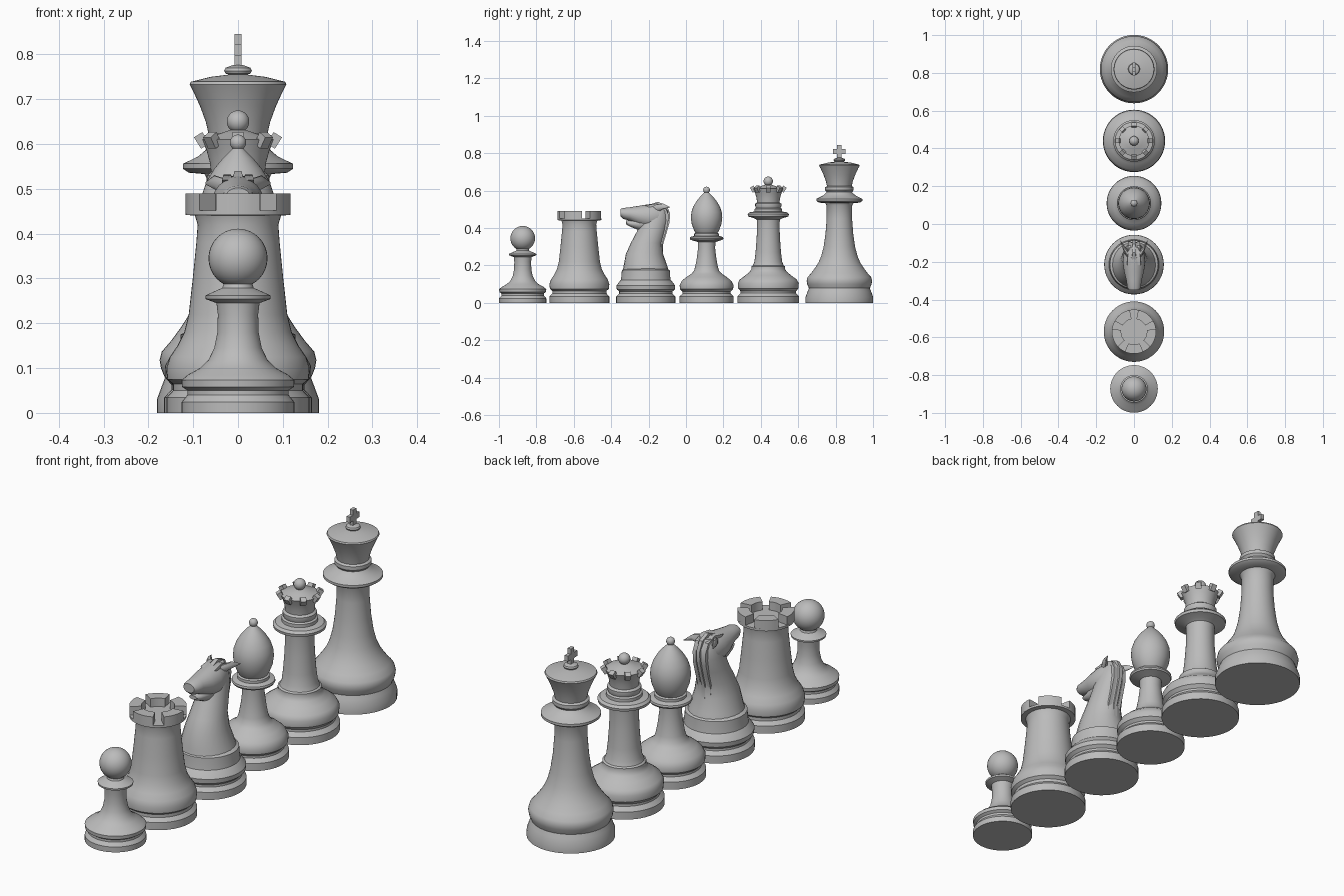
import bpy, bmesh, math
from mathutils import Vector, Matrix

grey = bpy.data.materials.new("plain_grey")
grey.diffuse_color = (0.5, 0.5, 0.5, 1)


def finish(bm, name, y=0.0, angle=35):
    bmesh.ops.recalc_face_normals(bm, faces=bm.faces)
    me = bpy.data.meshes.new(name)
    bm.to_mesh(me)
    bm.free()
    ob = bpy.data.objects.new(name, me)
    bpy.context.collection.objects.link(ob)
    ob.location.y = y
    me.materials.append(grey)
    bpy.ops.object.select_all(action='DESELECT')
    ob.select_set(True)
    bpy.context.view_layer.objects.active = ob
    bpy.ops.object.shade_smooth_by_angle(angle=math.radians(angle))
    return ob


def loft(bm, rings):
    """Skin closed rings of points and cap both ends."""
    vs = [[bm.verts.new(p) for p in r] for r in rings]
    n = len(vs[0])
    for a, b in zip(vs, vs[1:]):
        for i in range(n):
            j = (i + 1) % n
            bm.faces.new((a[i], a[j], b[j], b[i]))
    bm.faces.new(vs[0])
    bm.faces.new(vs[-1])


def turned(name, y, profile, n=48):
    """Lathe a profile of (radius, z)."""
    bm = bmesh.new()
    loft(bm, [[(max(r, .0005) * math.cos(2 * math.pi * i / n),
                max(r, .0005) * math.sin(2 * math.pi * i / n), z) for i in range(n)]
              for r, z in profile])
    return finish(bm, name, y)


def ball(name, y, z, r, stretch=1):
    bm = bmesh.new()
    bmesh.ops.create_uvsphere(bm, u_segments=32, v_segments=16, radius=r)
    bmesh.ops.transform(bm, matrix=Matrix.Translation((0, 0, z)) @ Matrix.Diagonal((1, 1, stretch, 1)),
                        verts=bm.verts)
    return finish(bm, name, y)


def box(bm, size, matrix):
    bmesh.ops.create_cube(bm, size=1, matrix=matrix @ Matrix.Diagonal((*size, 1)))


# pawn
Y = -0.873
turned("pawn_body", Y, [(.126, 0), (.126, .024), (.113, .04), (.113, .05), (.125, .058), (.126, .073),
                        (.112, .085), (.085, .1), (.066, .118), (.053, .145), (.046, .18), (.045, .22),
                        (.048, .245), (.072, .254), (.073, .262), (.035, .279), (.03, .295)])
ball("pawn_head", Y, .345, .066)

# rook
Y = -0.57
turned("rook_body", Y, [(.16, 0), (.16, .034), (.145, .05), (.145, .064), (.158, .075), (.16, .1),
                        (.152, .125), (.135, .15), (.12, .18), (.11, .22), (.101, .3), (.093, .38),
                        (.09, .42), (.096, .44), (.117, .442), (.117, .452), (0, .452)])
bm = bmesh.new()
for k in range(5):
    rings = []
    for s in range(7):
        a = math.radians(-90 + 72 * k - 25 + 50 * s / 6)
        rings.append([(r * math.cos(a), r * math.sin(a), z)
                      for r, z in ((.068, .445), (.117, .445), (.117, .49), (.068, .49))])
    loft(bm, rings)
finish(bm, "rook_battlements", Y)

# knight
Y = -0.215
turned("knight_base", Y, [(.158, 0), (.158, .034), (.142, .05), (.142, .06), (.155, .072), (.157, .092),
                          (.14, .115), (.133, .122), (.13, .145), (.128, .175), (.1, .19), (0, .19)])


def oval(c, u, v, n=24):
    return [Vector(c) + Vector(u) * math.cos(2 * math.pi * i / n) + Vector(v) * math.sin(2 * math.pi * i / n)
            for i in range(n)]


bm = bmesh.new()
loft(bm, [oval((0, y, z), (dx, 0, 0), (0, dy, 0)) for y, z, dy, dx in (
    (-.215, .15, .128, .126), (-.217, .2, .116, .108), (-.222, .26, .1, .09), (-.21, .32, .085, .075),
    (-.185, .38, .078, .065), (-.165, .44, .072, .056), (-.155, .49, .06, .047), (-.15, .525, .03, .03))])
finish(bm, "knight_neck", 0)
bm = bmesh.new()
loft(bm, [oval((0, y, z), (dx, 0, 0), (0, 0, dz)) for y, z, dz, dx in (
    (-.12, .465, .05, .04), (-.155, .463, .068, .054), (-.2, .461, .066, .06), (-.25, .466, .053, .053),
    (-.3, .475, .036, .04), (-.335, .478, .029, .036), (-.35, .482, .02, .027))])
finish(bm, "knight_head", 0)
bm = bmesh.new()
loft(bm, [oval((0, y, z), (dx, 0, 0), (0, 0, dz), 16) for y, z, dz, dx in (
    (-.2, .435, .045, .045), (-.25, .422, .034, .038), (-.3, .424, .016, .026), (-.322, .43, .009, .018))])
finish(bm, "knight_jaw", 0)

# mane: three ridges following the back of the neck
back = [(-.1, .19), (-.122, .25), (-.123, .31), (-.105, .37), (-.088, .43), (-.085, .48), (-.105, .522), (-.15, .54)]
for name, x, inset in (("mane_middle", 0, 0), ("mane_left", -.024, .008), ("mane_right", .024, .008)):
    bm = bmesh.new()
    loft(bm, [[(x - .012, y - inset - .06, z - .02), (x - .008, y - inset, z - inset),
               (x + .008, y - inset, z - inset), (x + .012, y - inset - .06, z - .02)] for y, z in back])
    finish(bm, name, 0)

# ears
for name, s in (("left_ear", -1), ("right_ear", 1)):
    bm = bmesh.new()
    loft(bm, [oval((s * .03, -.165, .5), (0, .024, .01), (0, -.008, .022), 8),
              oval((s * .053, -.13, .515), (0, .018, .008), (0, -.006, .014), 8),
              oval((s * .073, -.088, .512), (0, .002, 0), (0, 0, .002), 8)])
    finish(bm, name, 0)

# bishop
Y = 0.11
turned("bishop_body", Y, [(.145, 0), (.145, .034), (.128, .05), (.128, .06), (.142, .073), (.144, .095),
                          (.132, .118), (.108, .138), (.082, .155), (.068, .17), (.06, .195), (.052, .24),
                          (.046, .29), (.047, .325), (.062, .33), (.086, .337), (.09, .344), (.088, .352),
                          (.066, .358), (.066, .37), (.055, .376)])
turned("bishop_head", Y, [(.052, .365), (.066, .385), (.079, .42), (.084, .455), (.081, .485), (.071, .515),
                          (.053, .545), (.034, .568), (.018, .584), (.01, .592)])
ball("bishop_finial", Y, .603, .018)

# queen
Y = 0.44
turned("queen_body", Y, [(.165, 0), (.165, .034), (.148, .052), (.148, .062), (.161, .077), (.163, .105),
                         (.152, .125), (.122, .147), (.1, .165), (.09, .18), (.09, .195), (.082, .2),
                         (.074, .22), (.068, .27), (.062, .35), (.06, .42), (.062, .445), (.075, .452),
                         (.108, .462), (.11, .474), (.1, .484), (.074, .488), (.074, .502), (.066, .507),
                         (.07, .518), (.07, .53), (.06, .537), (.063, .56), (.07, .585), (.08, .61),
                         (.07, .613), (.045, .622), (.015, .632)])
ball("queen_finial", Y, .65, .025)
bm = bmesh.new()
for k in range(8):
    box(bm, (.022, .024, .03), Matrix.Rotation(k * math.pi / 4, 4, 'Z')
        @ Matrix.Translation((.081, 0, .608)) @ Matrix.Rotation(math.radians(32), 4, 'Y'))
finish(bm, "queen_crown_points", Y)

# king
Y = 0.82
turned("king_body", Y, [(.181, 0), (.181, .03), (.17, .06), (.163, .078), (.172, .1), (.175, .118),
                        (.17, .137), (.15, .16), (.128, .19), (.112, .215), (.097, .25), (.084, .3),
                        (.074, .37), (.068, .45), (.068, .52), (.075, .533), (.11, .536), (.123, .545),
                        (.123, .556), (.11, .562), (.088, .573), (.074, .585), (.068, .592), (.076, .602),
                        (.076, .618), (.066, .624), (.072, .65), (.085, .685), (.1, .718), (.108, .733),
                        (.105, .739), (.06, .75), (.02, .755), (.028, .757), (.031, .763), (.028, .77),
                        (.012, .776)])
bm = bmesh.new()
box(bm, (.016, .024, .075), Matrix.Translation((0, 0, .8075)))
box(bm, (.016, .068, .025), Matrix.Translation((0, 0, .809)))
finish(bm, "king_cross", Y)
